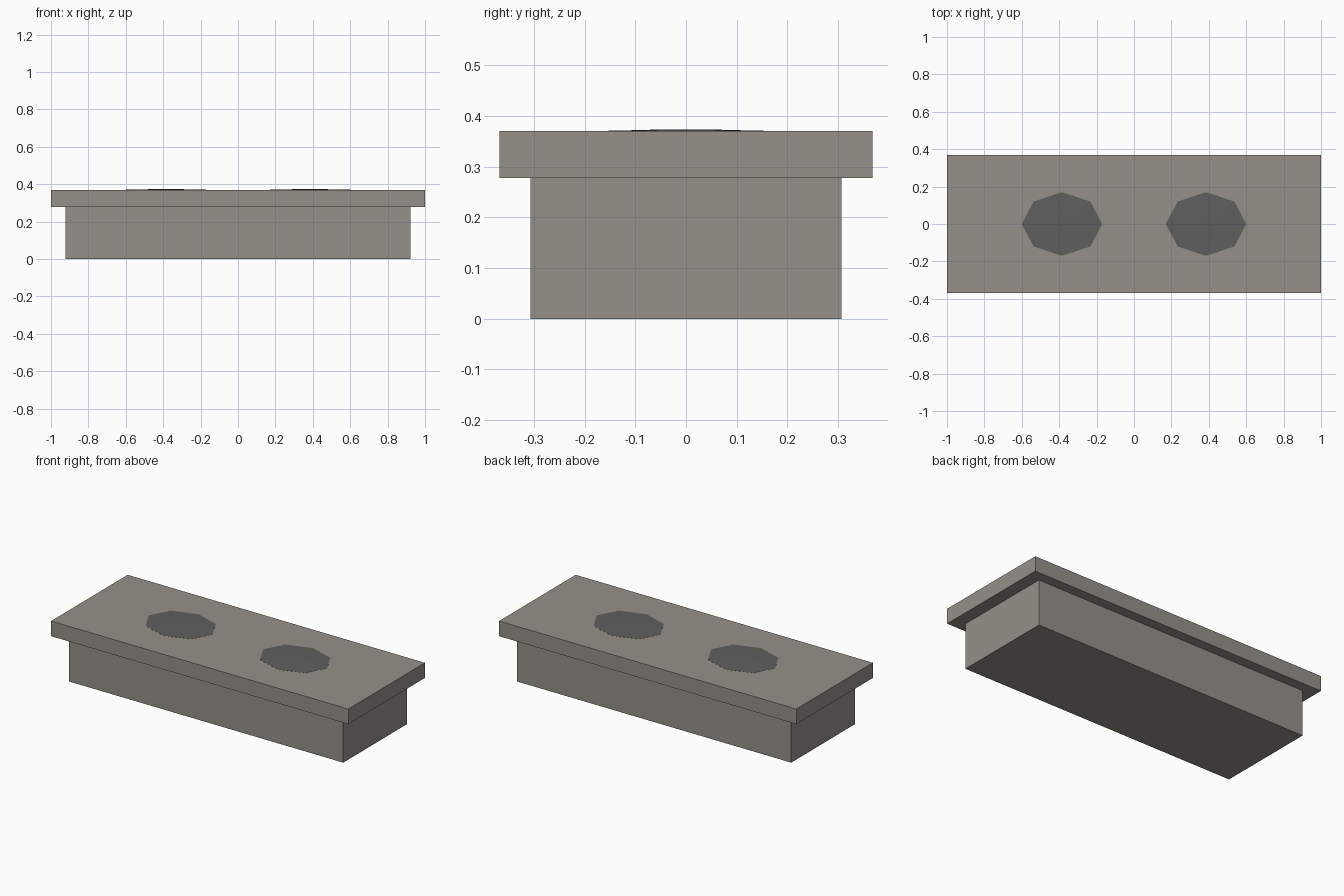
import bpy
import bmesh
import math

if "Cube" in bpy.data.objects:
    bpy.data.objects.remove(bpy.data.objects["Cube"])


def material(name, srgb):
    mat = bpy.data.materials.new(name)
    linear = [((c / 255 + 0.055) / 1.055) ** 2.4 for c in srgb]
    mat.diffuse_color = (*linear, 1)
    mat.use_nodes = True
    mat.node_tree.nodes["Principled BSDF"].inputs["Base Color"].default_value = mat.diffuse_color
    return mat


def finish(name, bm, mat):
    bmesh.ops.recalc_face_normals(bm, faces=bm.faces)
    mesh = bpy.data.meshes.new(name)
    bm.to_mesh(mesh)
    bm.free()
    mesh.materials.append(mat)
    obj = bpy.data.objects.new(name, mesh)
    bpy.context.collection.objects.link(obj)
    return obj


def box(name, width, depth, z0, z1, mat):
    bm = bmesh.new()
    bmesh.ops.create_cube(bm, size=1)
    for v in bm.verts:
        v.co = (v.co.x * width, v.co.y * depth, z0 + (v.co.z + 0.5) * (z1 - z0))
    return finish(name, bm, mat)


def shallow_dome(name, x, rx, ry, rings, mat, sides=8):
    bm = bmesh.new()
    loops = []
    for scale, z in rings:
        loops.append([bm.verts.new((x + rx * scale * math.cos(math.tau * i / sides),
                                    ry * scale * math.sin(math.tau * i / sides), z))
                      for i in range(sides)])
    for low, high in zip(loops, loops[1:]):
        for i in range(sides):
            j = (i + 1) % sides
            bm.faces.new((low[i], low[j], high[j], high[i]))
    bm.faces.new(loops[0])
    bm.faces.new(loops[-1])
    return finish(name, bm, mat)


stone = material("warm grey stone", (148, 145, 137))
dark = material("dark grey", (95, 95, 95))

# Block and overhanging slab
box("base_block", 1.846, 0.614, 0, 0.278, stone)
box("top_slab", 2.0, 0.736, 0.278, 0.37, stone)

# Two almost flat octagonal discs on the slab
for side, x in (("left", -0.385), ("right", 0.385)):
    shallow_dome(side + "_disc", x, 0.215, 0.17,
                 [(1.0, 0.3695), (1.0, 0.3706), (0.62, 0.372), (0.3, 0.3735)], dark)
